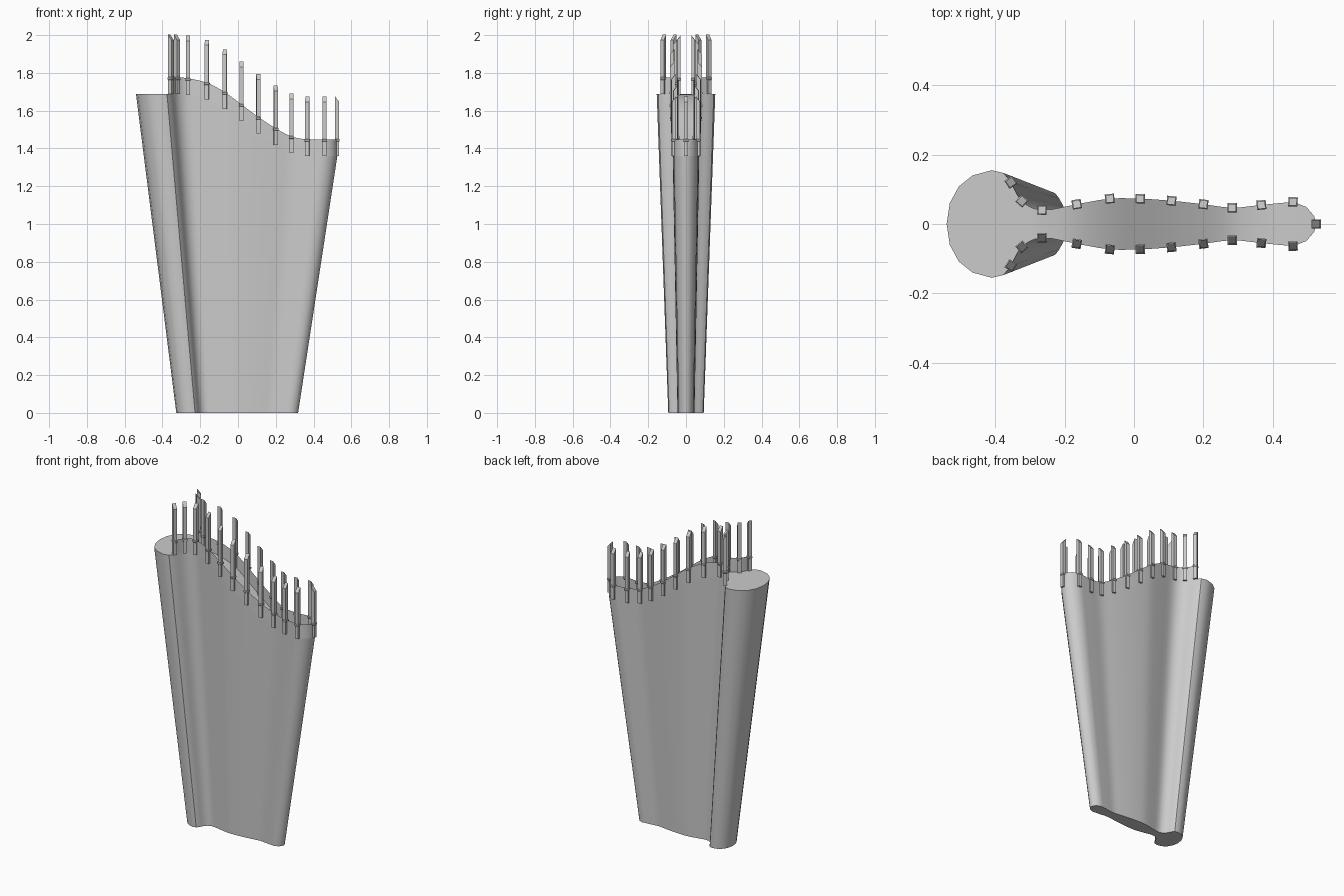
import bpy, bmesh, math
from mathutils import Vector

if "Cube" in bpy.data.objects:
    bpy.data.objects.remove(bpy.data.objects["Cube"])

BASE = 0.605      # footprint scale relative to the top outline
RIM = 0.088       # parapet height
BAR = 0.315       # bar length

# Half outline of the top (x, y) and profile of the sloped deck (x, z)
HALF = [(-.54, 0), (-.531, .06), (-.505, .108), (-.465, .14), (-.41, .155), (-.376, .147),
        (-.355, .12), (-.323, .066), (-.265, .04), (-.165, .057), (-.07, .073),
        (.018, .073), (.108, .067), (.2, .057), (.283, .047), (.367, .055),
        (.458, .064), (.497, .049), (.519, .023), (.526, 0)]
DECK = [(-.6, 1.687), (-.32, 1.687), (-.265, 1.683), (-.165, 1.66), (-.07, 1.61), (.018, 1.545),
        (.108, 1.478), (.2, 1.418), (.283, 1.375), (.367, 1.36), (.458, 1.36), (.6, 1.36)]


def smooth(pts, n):
    """Catmull-Rom through the points."""
    out = []
    p = [Vector(q) for q in pts]
    p = [2 * p[0] - p[1]] + p + [2 * p[-1] - p[-2]]
    for i in range(1, len(p) - 2):
        a, b, c, d = p[i - 1:i + 3]
        for k in range(n):
            t = k / n
            out.append(0.5 * (2 * b + (c - a) * t + (2 * a - 5 * b + 4 * c - d) * t * t
                              + (3 * b - a - 3 * c + d) * t ** 3))
    return out + [p[-2]]


def deck_z(x):
    for (x0, z0), (x1, z1) in zip(DECK_S, DECK_S[1:]):
        if x <= x1:
            return z0 + (z1 - z0) * (x - x0) / (x1 - x0)
    return DECK_S[-1][1]


def finish(bm, name, recalc=True):
    bmesh.ops.remove_doubles(bm, verts=bm.verts, dist=1e-5)
    if recalc:
        bmesh.ops.recalc_face_normals(bm, faces=bm.faces)
    me = bpy.data.meshes.new(name)
    bm.to_mesh(me)
    bm.free()
    ob = bpy.data.objects.new(name, me)
    bpy.context.collection.objects.link(ob)
    bpy.context.view_layer.objects.active = ob
    bpy.ops.object.select_all(action='DESELECT')
    ob.select_set(True)
    bpy.ops.object.shade_smooth_by_angle(angle=math.radians(35))
    return ob


DECK_S = smooth(DECK, 4)
half = HALF[:6] + [tuple(v) for v in smooth(HALF[5:17], 3)[1:]] + HALF[17:]
half = [(x, max(y, 0)) for x, y in half]

# Tapered body: side walls, sloped deck and underside
bm = bmesh.new()


def face(*cos):
    vs = []
    for c in cos:
        if not any((Vector(c) - v.co).length < 1e-6 for v in vs):
            vs.append(bm.verts.new(c))
    bm.faces.new(vs)


for (x0, y0), (x1, y1) in zip(half, half[1:]):
    z0, z1 = deck_z(x0), deck_z(x1)
    for s in (1, -1):
        face((x0 * BASE, s * y0 * BASE, 0), (x1 * BASE, s * y1 * BASE, 0),
             (x1, s * y1, z1), (x0, s * y0, z0))
    face((x0, y0, z0), (x0, -y0, z0), (x1, -y1, z1), (x1, y1, z1))
    face(*[(x * BASE, y * BASE, 0) for x, y in ((x0, y0), (x1, y1), (x1, -y1), (x0, -y0))])
finish(bm, "tapered_body")

# Thin parapet around the deck, open toward the round end
edge = [p for p in half if p[0] > -.358]
loop = edge + [(x, -y) for x, y in reversed(edge[:-1])]
bm = bmesh.new()
low = [bm.verts.new((x, y, deck_z(x))) for x, y in loop]
top = [bm.verts.new((x, y, deck_z(x) + RIM)) for x, y in loop]
for i in range(len(loop) - 1):
    bm.faces.new((low[i + 1], low[i], top[i], top[i + 1]))
finish(bm, "parapet", recalc=False)


# Slant-topped square bars with a small collar, set along the parapet
def add_bar(bm, x, y, nrm):
    n = Vector((nrm[0], nrm[1], 0)).normalized()
    t = Vector((-n.y, n.x, 0))
    org = Vector((x, y, deck_z(x)))
    rings = []
    for w, h in ((.011, 0), (.011, .076), (.0135, .079), (.0135, .087), (.011, .09), (.011, BAR)):
        ring = []
        for a, b in ((-1, -1), (1, -1), (1, 1), (-1, 1)):
            drop = .028 if h == BAR and a > 0 else 0
            ring.append(bm.verts.new(org + n * a * w + t * b * w + Vector((0, 0, h - drop))))
        rings.append(ring)
    for r0, r1 in zip(rings, rings[1:]):
        for k in range(4):
            bm.faces.new((r0[k], r0[(k + 1) % 4], r1[(k + 1) % 4], r1[k]))
    bm.faces.new(rings[0][::-1])
    bm.faces.new(rings[-1])


bm = bmesh.new()
for i in range(6, 17):
    dx, dy = (HALF[i + 1][k] - HALF[i - 1][k] for k in (0, 1))
    for s in (1, -1):
        add_bar(bm, HALF[i][0], s * HALF[i][1], (-dy, s * dx))
add_bar(bm, .525, 0, (1, 0))
finish(bm, "rim_bars")
